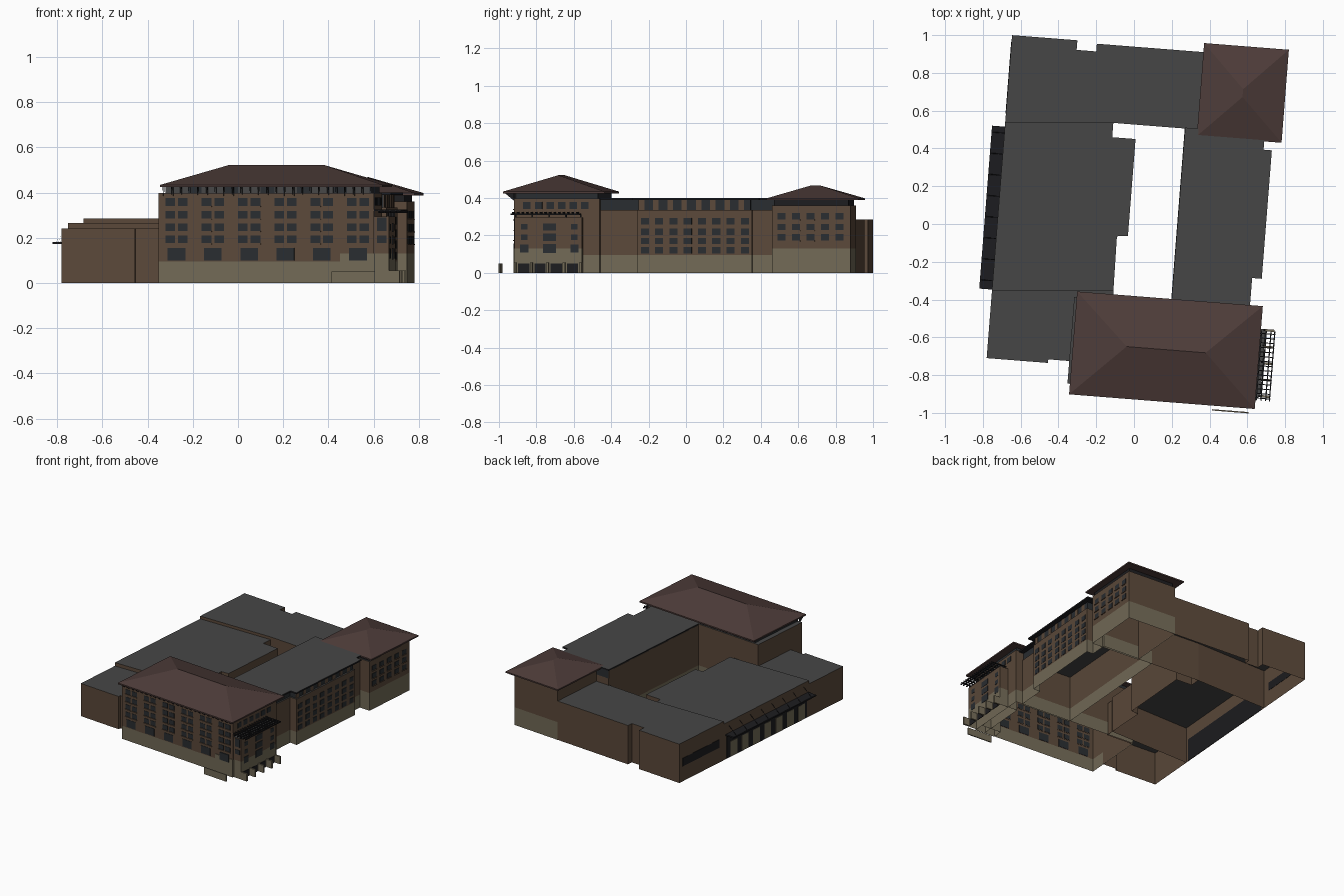
import bpy, bmesh, math

if "Cube" in bpy.data.objects:
    bpy.data.objects.remove(bpy.data.objects["Cube"])

A = math.radians(4.5)
C, S = math.cos(A), math.sin(A)


def mat(name, rgb):
    m = bpy.data.materials.new(name)
    m.diffuse_color = (*rgb, 1)
    m.use_nodes = True
    m.node_tree.nodes["Principled BSDF"].inputs["Base Color"].default_value = m.diffuse_color
    return m


BROWN = mat("brown_wall", (.105, .066, .042))
STONE = mat("stone_base", (.17, .145, .095))
TILE = mat("roof_tile", (.075, .045, .041))
GREY = mat("flat_roof", (.062, .062, .062))
DARK = mat("dark_metal", (.012, .012, .014))
GLASS = mat("glass", (.022, .026, .03))


def finish(name, bm, *mats):
    bmesh.ops.recalc_face_normals(bm, faces=bm.faces)
    # the whole plan is turned slightly clockwise
    for v in bm.verts:
        x, y, z = v.co
        v.co = (C * x + S * y, -S * x + C * y, z)
    me = bpy.data.meshes.new(name)
    bm.to_mesh(me)
    bm.free()
    for m in mats:
        me.materials.append(m)
    ob = bpy.data.objects.new(name, me)
    bpy.context.collection.objects.link(ob)
    return ob


def shell(name, pts, z0, z1, wall, cap=GREY):
    """Open-bottomed walls on a plan outline, with an optional flat roof."""
    bm = bmesh.new()
    lo = [bm.verts.new((*p, z0)) for p in pts]
    hi = [bm.verts.new((*p, z1)) for p in pts]
    n = len(pts)
    for i in range(n):
        j = (i + 1) % n
        bm.faces.new((lo[i], lo[j], hi[j], hi[i]))
    if cap:
        bm.faces.new(hi).material_index = 1
    return finish(name, bm, wall, cap or wall)


def rect(u0, u1, v0, v1):
    return [(u0, v0), (u1, v0), (u1, v1), (u0, v1)]


def boxes(name, items, m):
    bm = bmesh.new()
    for u0, u1, v0, v1, z0, z1 in items:
        for v in bmesh.ops.create_cube(bm, size=1)["verts"]:
            v.co = ((u0 + u1) / 2 + v.co.x * (u1 - u0),
                    (v0 + v1) / 2 + v.co.y * (v1 - v0),
                    (z0 + z1) / 2 + v.co.z * (z1 - z0))
    return finish(name, bm, m)


def panes(name, face, at, items, m=GLASS, t=.002):
    """Panels on a wall; items are (centre, z centre, width, height)."""
    out = []
    for c, z, w, h in items:
        a = (c - w / 2, c + w / 2)
        b = (at - t, at + t)
        out.append((*(a + b if face == "v" else b + a), z - h / 2, z + h / 2))
    return boxes(name, out, m)


def hip_roof(name, r, z0, z1, ridge, t=.01):
    bm = bmesh.new()
    lo = [bm.verts.new((*p, z0)) for p in rect(*r)]
    e = [bm.verts.new((*p, z0 + t)) for p in rect(*r)]
    a, b = [bm.verts.new((*p, z1)) for p in ridge]
    bm.faces.new(lo)
    for i in range(4):
        j = (i + 1) % 4
        bm.faces.new((lo[i], lo[j], e[j], e[i]))
    if abs(ridge[0][0] - ridge[1][0]) > abs(ridge[0][1] - ridge[1][1]):
        fs = [(e[0], e[1], b, a), (e[1], e[2], b), (e[2], e[3], a, b), (e[3], e[0], a)]
    else:
        fs = [(e[0], e[1], a), (e[1], e[2], b, a), (e[2], e[3], b), (e[3], e[0], a, b)]
    for f in fs:
        bm.faces.new(f)
    return finish(name, bm, TILE)


# low wings on the left and back
shell("front_left_wing", [(-.722, -.769), (-.396, -.769), (-.396, -.75), (-.28, -.75),
      (-.28, -.42), (-.08, -.42), (-.08, -.362), (-.722, -.413)], 0, .24, BROWN)
shell("middle_left_wing", [(-.722, -.413), (-.081, -.362), (-.085, -.072), (-.027, -.065),
      (-.027, .449), (-.151, .449), (-.151, .525), (-.722, .48)], 0, .265, BROWN)
shell("back_wing", [(-.722, .946), (-.375, .946), (-.375, .895), (-.271, .895), (-.271, .936),
      (.34, .936), (.34, .525), (-.151, .525), (-.722, .48)], 0, .285, BROWN)
panes("back_wing_strip_window", "u", -.722, [(.72, .14, .38, .06)], DARK)

# loading side: canopy, tie rods and doors
boxes("side_canopy", [(-.79, -.722, -.405, .46, .172, .182)], DARK)
bm = bmesh.new()
for i in range(8):
    v = -.36 + i * .112
    q = [bm.verts.new(p) for p in ((-.785, v, .182), (-.785, v + .004, .182),
                                   (-.722, v + .004, .235), (-.722, v, .235))]
    bm.faces.new(q)
finish("canopy_tie_rods", bm, DARK)
panes("dock_back_panel", "u", -.722, [(.03, .085, .84, .165)], DARK)
panes("dock_doors", "u", -.724, [(-.33 + i * .118, .06, .07, .11) for i in range(7)], STONE)

# four-storey wing on the right
wing = [(.23, -.42), (.62, -.42), (.62, -.206), (.675, -.206), (.675, .407), (.625, .407),
        (.625, .53), (.23, .53)]
shell("right_wing_base", wing, 0, .095, STONE, None)
shell("right_wing_wall", wing, .095, .335, BROWN)
shell("right_wing_top_floor", [(.23, -.42), (.61, -.42), (.61, -.196), (.663, -.196), (.663, .397),
      (.615, .397), (.615, .53), (.23, .53)], .335, .39, GLASS, None)
roof = [(.23, -.42), (.646, -.42), (.646, -.236), (.697, -.236), (.697, .446), (.653, .446),
        (.653, .53), (.23, .53)]
shell("right_wing_roof", roof, .39, .4, DARK)
shell("right_wing_soffit", roof, .389, .39, DARK, DARK)
cols = [-.167 + i * .0765 for i in range(8)]
panes("right_wing_windows", "u", .675,
      [(c, z, .043, .034) for c in cols for z in (.12, .17, .22, .275)])
panes("right_wing_top_posts", "u", .664,
      [(-.186 + i * .0765, .362, .03, .054) for i in range(9) if i < 8], BROWN)
shell("courtyard_wall_top", rect(.228, .232, -.41, .53), .335, .392, BROWN)

# front tower: body, set-in clerestory and hipped roof
body = rect(-.285, .672, -.87, -.41)
shell("front_tower_base", body, 0, .095, STONE, None)
shell("front_tower_wall", body, .095, .398, BROWN)
shell("front_tower_clerestory", rect(-.25, .66, -.858, -.42), .398, .43, GLASS, None)
hip_roof("front_tower_roof", (-.272, .714, -.926, -.38), .424, .522,
         [(.012, -.65), (.432, -.65)])
mid = [-.204 + i * .161 for i in range(6)]
panes("front_tower_windows", "v", -.87, [(c + d, z, .043, .034) for c in mid
      for d in (-.028, .028) for z in (.193, .247, .302, .358)])
panes("front_tower_large_windows", "v", -.87, [(c, .128, .078, .055) for c in mid])
panes("front_tower_window_sills", "v", -.872, [(c + d, z - .02, .047, .004) for c in mid
      for d in (-.028, .028) for z in (.193, .247, .302, .358)], BROWN, .004)
panes("front_clerestory_panels", "v", -.86, [(c, .411, .1, .026) for c in mid], GREY)


def brackets(name, u0, u1, n, vw, ve, z0, z1):
    b = bmesh.new()
    for i in range(n):
        u = u0 + (u1 - u0) * i / (n - 1)
        for w in (-.003, .003):
            b.faces.new([b.verts.new((u + w, *p)) for p in ((vw, z0), (ve, z1), (vw, z1))])
    return finish(name, b, DARK)


brackets("front_eave_brackets", -.26, .66, 25, -.87, -.918, .385, .425)

# entrance bay at the right end of the front tower
bay = rect(.6, .738, -.862, -.5)
shell("entrance_bay_base", bay, 0, .13, STONE, None)
shell("entrance_bay_wall", bay, .13, .295, BROWN)
shell("raised_stone_corner", rect(.52, .674, -.873, -.8), 0, .13, STONE, STONE)
panes("corner_large_window", "v", -.874, [(.601, .128, .078, .055)])
panes("bay_front_windows", "v", -.862, [(.706, z, .042, .034) for z in (.193, .247, .302 - .03)])
panes("bay_side_windows", "u", .738,
      [(c, z, .035, .03) for c in (-.81, -.54) for z in (.19, .247)]
      + [(c, .13, .045, .045) for c in (-.81, -.54)]
      + [(-.675, z, .07, h) for z, h in ((.13, .05), (.19, .04), (.245, .04))])
boxes("entrance_piers", [(.738, .785, v, v + .012, 0, .055)
      for v in (-.862, -.775, -.688, -.6, -.512)], STONE)
panes("entrance_doors", "u", .738, [(-.812 + i * .0873, .025, .06, .05) for i in range(4)], DARK)

# open trellis above the entrance bay
trellis = [(.672, .792, -.87 + i * .0245, -.865 + i * .0245, .318, .325) for i in range(15)]
trellis += [(u, u + .006, -.88, -.51, .31, .318) for u in (.69, .715, .74, .765, .785)]
trellis += [(.728, .736, v, v + .008, .295, .312) for v in (-.86, -.77, -.68, -.59, -.51)]
boxes("entrance_trellis", trellis, DARK)
panes("upper_end_windows", "u", .672, [(-.8 + i * .062, .36, .04, .036) for i in range(6)])

# back tower
tower = rect(.335, .708, .517, .937)
shell("back_tower_base", tower, 0, .13, STONE, None)
shell("back_tower_wall", tower, .13, .36, BROWN)
shell("back_tower_clerestory", rect(.345, .698, .527, .927), .36, .392, DARK, None)
hip_roof("back_tower_roof", (.295, .745, .49, .984), .388, .468, [(.52, .715), (.52, .757)])
tc = [.567 + i * .078 for i in range(5)]
panes("back_tower_windows", "u", .708, [(c, z, .043, .034) for c in tc for z in (.19, .245, .302)])
panes("back_tower_sills", "u", .71, [(c, z - .02, .047, .004) for c in tc
      for z in (.19, .245, .302)], BROWN, .004)

# free-standing low wall in front
boxes("low_front_wall", [(.49, .682, -.952, -.945, 0, .05)], STONE)
